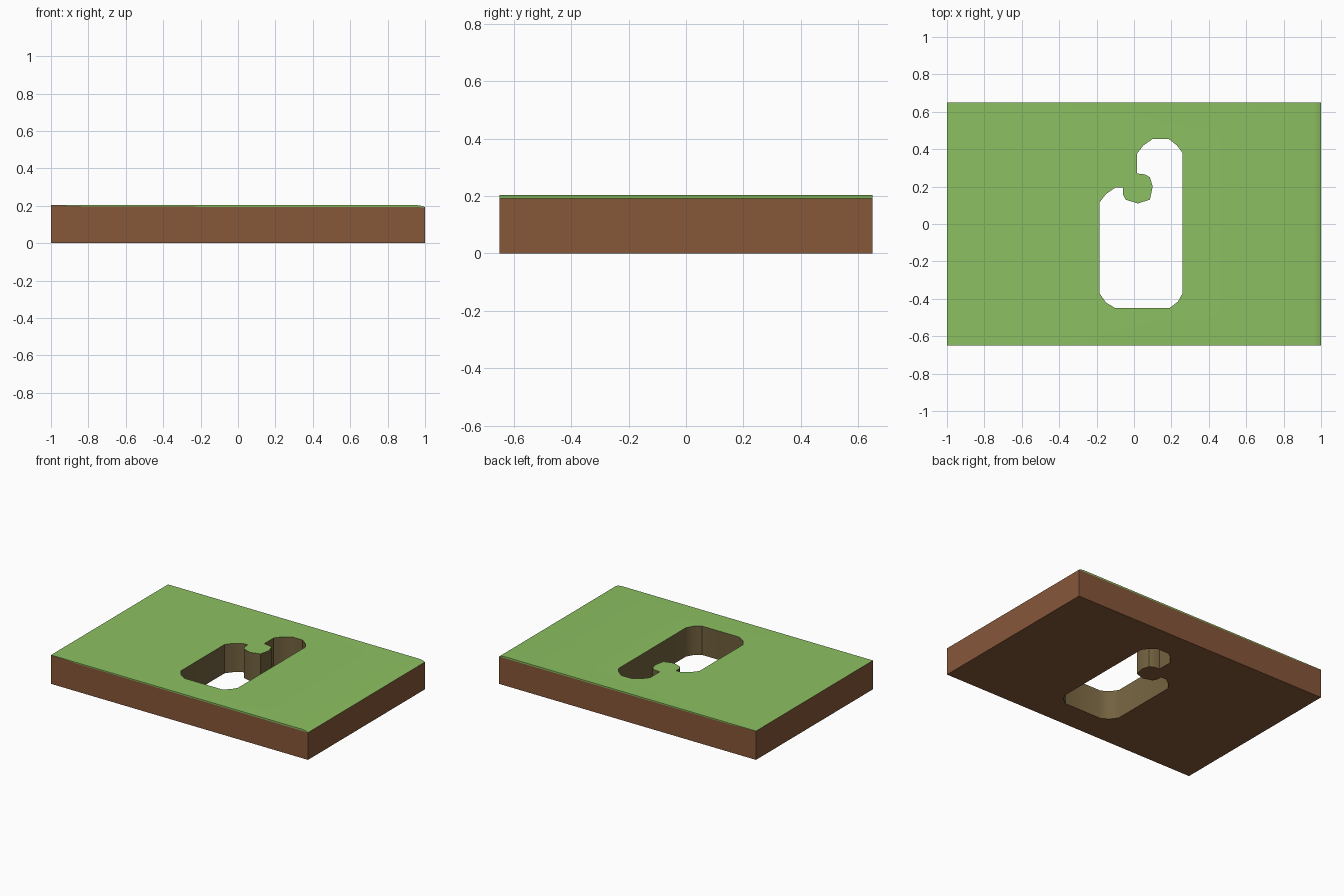
import bpy, bmesh, math

if "Cube" in bpy.data.objects:
    bpy.data.objects.remove(bpy.data.objects["Cube"])


def srgb(r, g, b):
    f = lambda c: c / 12.92 if c <= 0.04045 else ((c + 0.055) / 1.055) ** 2.4
    return (f(r / 255), f(g / 255), f(b / 255), 1)


def material(name, col):
    m = bpy.data.materials.new(name)
    m.diffuse_color = srgb(*col)
    m.use_nodes = True
    m.node_tree.nodes["Principled BSDF"].inputs["Base Color"].default_value = m.diffuse_color
    return m


MATS = [material("soil brown", (134, 87, 57)),
        material("grass green", (140, 192, 97)),
        material("hole wall olive", (115, 98, 63))]
BROWN, GREEN, OLIVE = range(3)

W, TOP = 0.65, 0.203
# outline of the irregular hole, counterclockwise
HOLE = [(-0.10, -0.45), (0.19, -0.45), (0.235, -0.415), (0.26, -0.37),
        (0.26, 0.38), (0.23, 0.42), (0.185, 0.455), (0.10, 0.455),
        (0.05, 0.42), (0.015, 0.375), (0.015, 0.27), (0.06, 0.265),
        (0.085, 0.25), (0.10, 0.20), (0.085, 0.13), (0.02, 0.11),
        (-0.045, 0.13), (-0.06, 0.16), (-0.06, 0.195), (-0.10, 0.195),
        (-0.15, 0.16), (-0.185, 0.115), (-0.185, -0.37), (-0.15, -0.42)]

bm = bmesh.new()


def face(verts, mat):
    f = bm.faces.new(verts)
    f.material_index = mat


def fill(outer, hole, mat, up):
    # flat face with a hole in it
    edges = []
    for loop in (outer, hole):
        for a, b in zip(loop, loop[1:] + loop[:1]):
            edges.append(bm.edges.get((a, b)) or bm.edges.new((a, b)))
    res = bmesh.ops.triangle_fill(bm, use_beauty=True, edges=edges,
                                  normal=(0, 0, up))
    for f in res["geom"]:
        if isinstance(f, bmesh.types.BMFace):
            f.material_index = mat


# side profile: bottom corners, grass line, rounded right rim, flat top
PROFILE = [(-1, 0), (1, 0), (1, 0.192), (0.985, 0.199), (0.96, TOP),
           (-1, TOP), (-0.8, 0.196)]
front = [bm.verts.new((x, -W, z)) for x, z in PROFILE]
back = [bm.verts.new((x, W, z)) for x, z in PROFILE]
for side in (front, back):
    a, b, c, d, e, g, h = side
    face([a, b, c, h, g], BROWN)
    face([h, c, d, e, g], GREEN)
for i, j, mat in ((1, 2, BROWN), (2, 3, GREEN), (3, 4, GREEN), (5, 0, BROWN)):
    face([front[i], front[j], back[j], back[i]], mat)

# hole walls
low = [bm.verts.new((x, y, 0)) for x, y in HOLE]
high = [bm.verts.new((x, y, TOP)) for x, y in HOLE]
for i in range(len(HOLE)):
    j = (i + 1) % len(HOLE)
    face([low[i], low[j], high[j], high[i]], OLIVE)

# grass top and underside
fill([front[5], front[4], back[4], back[5]], high, GREEN, 1)
fill([front[0], front[1], back[1], back[0]], low, BROWN, -1)
bmesh.ops.recalc_face_normals(bm, faces=bm.faces[:])

mesh = bpy.data.meshes.new("ground_tile")
bm.to_mesh(mesh)
bm.free()
for m in MATS:
    mesh.materials.append(m)
tile = bpy.data.objects.new("ground_tile", mesh)
bpy.context.collection.objects.link(tile)
bpy.context.view_layer.objects.active = tile
tile.select_set(True)
bpy.ops.object.shade_smooth_by_angle(angle=math.radians(35))
